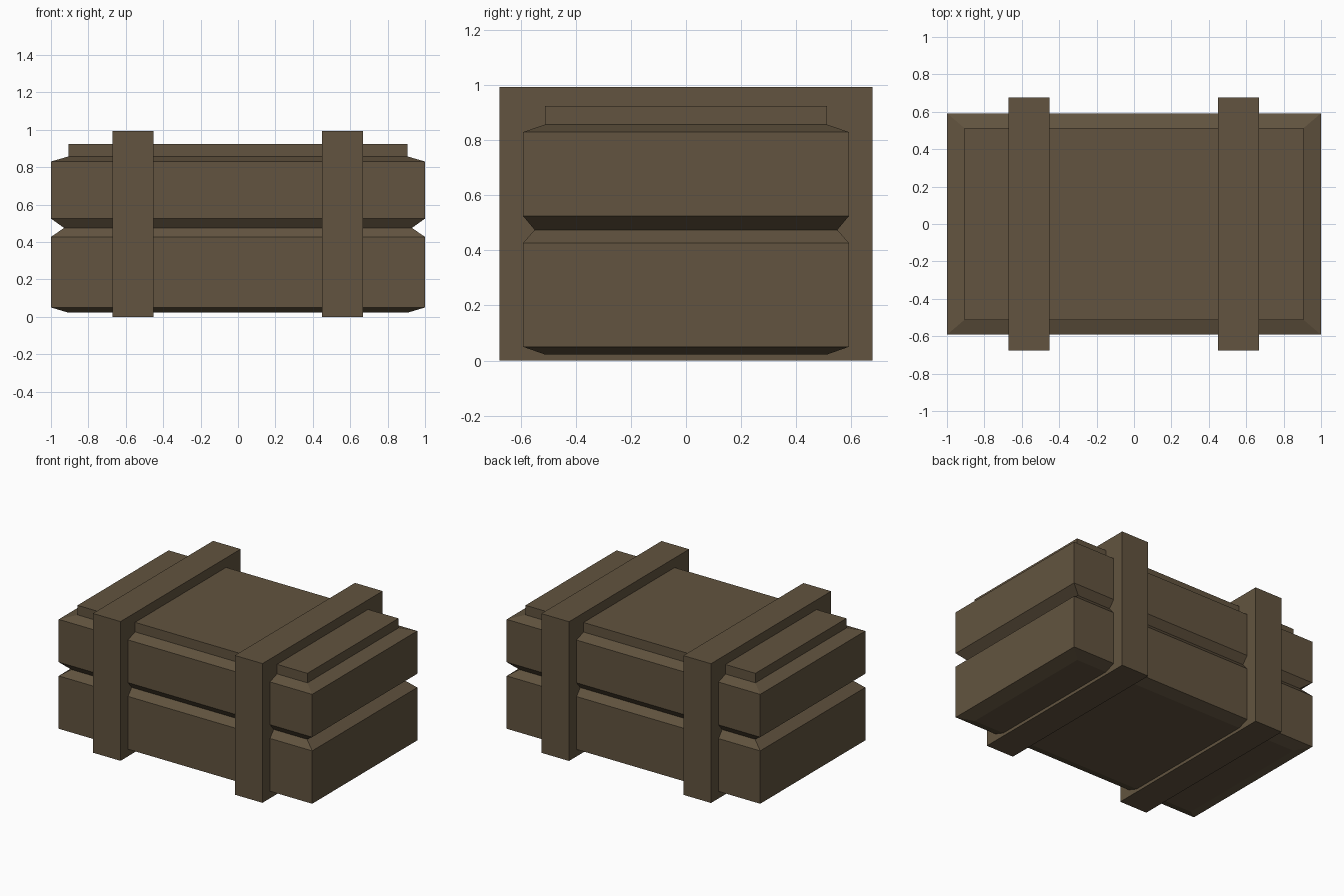
import bpy
import bmesh

cube = bpy.data.objects.get("Cube")
if cube:
    bpy.data.objects.remove(cube, do_unlink=True)

wood = bpy.data.materials.new("dark_brown_wood")
wood.use_nodes = True
COLOUR = (0.122, 0.088, 0.05, 1)
wood.diffuse_color = COLOUR
wood.node_tree.nodes["Principled BSDF"].inputs["Base Color"].default_value = COLOUR


def stacked_box(name, levels, x=0.0):
    """Closed solid through rectangles given as (half width, half depth, height)."""
    bm = bmesh.new()
    rings = [[bm.verts.new((sx * w, sy * d, z))
              for sx, sy in ((-1, -1), (1, -1), (1, 1), (-1, 1))]
             for w, d, z in levels]
    bm.faces.new(rings[0][::-1])
    bm.faces.new(rings[-1])
    for low, high in zip(rings, rings[1:]):
        for i in range(4):
            j = (i + 1) % 4
            bm.faces.new((low[i], low[j], high[j], high[i]))
    bmesh.ops.recalc_face_normals(bm, faces=bm.faces)
    mesh = bpy.data.meshes.new(name)
    bm.to_mesh(mesh)
    bm.free()
    mesh.materials.append(wood)
    obj = bpy.data.objects.new(name, mesh)
    obj.location.x = x
    bpy.context.collection.objects.link(obj)
    return obj


# Crate body: chamfered base, pinched seam, chamfered lid and raised top panel
OUTER = (1.0, 0.592)
INNER = (0.907, 0.513)
SEAM = (0.93, 0.55)
stacked_box("crate_body", [
    (*INNER, 0.022), (*OUTER, 0.05), (*OUTER, 0.427), (*SEAM, 0.475),
    (*OUTER, 0.525), (*OUTER, 0.83), (*INNER, 0.857), (*INNER, 0.925)])

# Two heavy bands wrapped around the crate
for side, x in (("right", -0.562), ("left", 0.558)):
    stacked_box(side + "_band", [(0.109, 0.677, 0), (0.109, 0.677, 0.993)], x)
